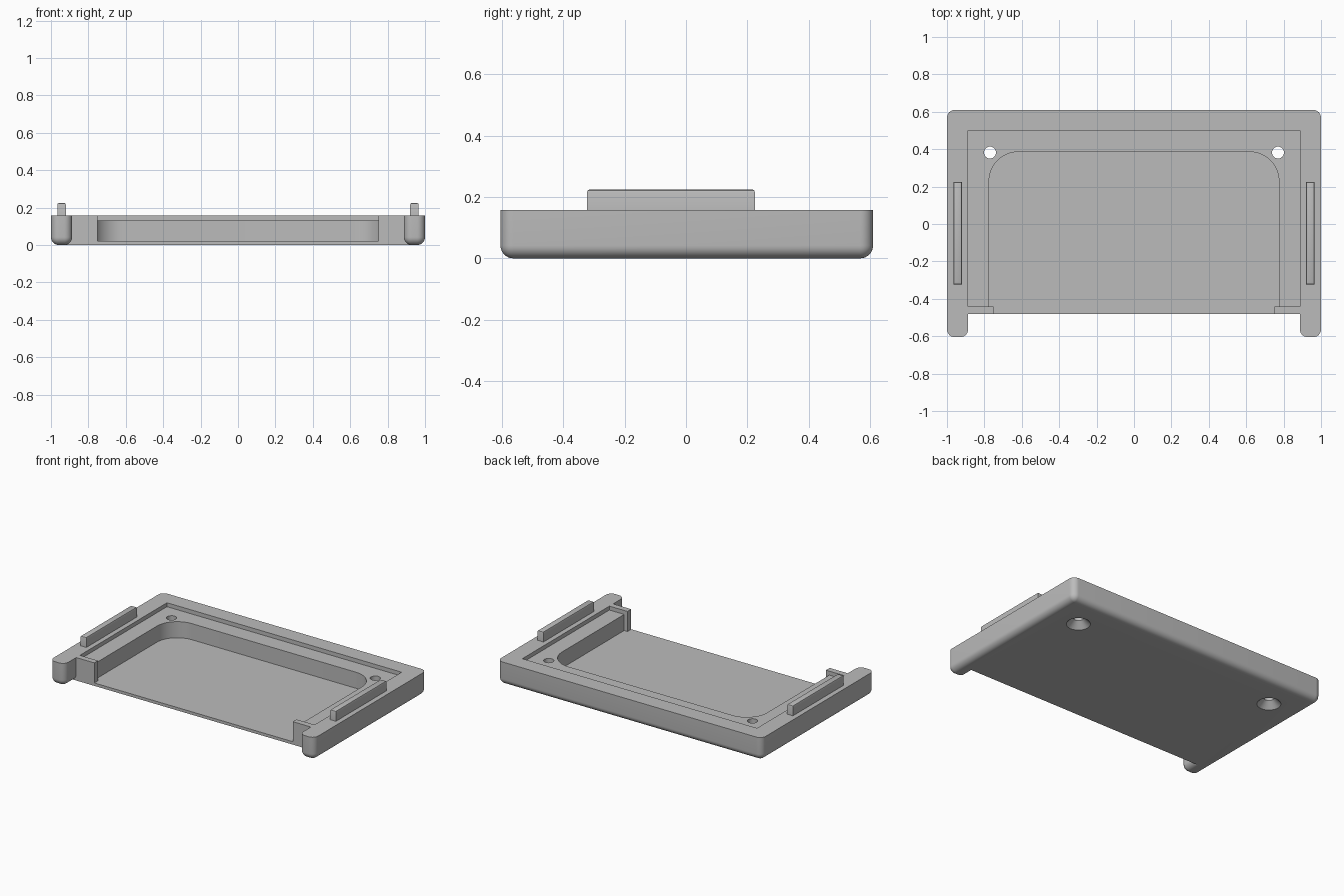
import bpy
from math import cos, sin, pi, radians

if "Cube" in bpy.data.objects:
    bpy.data.objects.remove(bpy.data.objects["Cube"], do_unlink=True)

grey = bpy.data.materials.new("plain grey")
grey.use_nodes = True
grey.diffuse_color = (0.5, 0.5, 0.5, 1)
grey.node_tree.nodes["Principled BSDF"].inputs["Base Color"].default_value = (0.5, 0.5, 0.5, 1)

TOP = 0.157


def loft(name, rings):
    """Closed solid skinned through (outline, height) rings, bottom to top."""
    n = len(rings[0][0])
    verts = [(x, y, z) for outline, z in rings for x, y in outline]
    faces = [tuple(reversed(range(n))), tuple(range(len(verts) - n, len(verts)))]
    for k in range(len(rings) - 1):
        for i in range(n):
            j = (i + 1) % n
            faces.append((k * n + i, k * n + j, (k + 1) * n + j, (k + 1) * n + i))
    mesh = bpy.data.meshes.new(name)
    mesh.from_pydata(verts, [], faces)
    mesh.materials.append(grey)
    obj = bpy.data.objects.new(name, mesh)
    bpy.context.collection.objects.link(obj)
    return obj


def arc(cx, cy, r, start, steps=8):
    """Quarter turn, counter-clockwise."""
    return [(cx + r * cos(start + pi / 2 * i / steps), cy + r * sin(start + pi / 2 * i / steps))
            for i in range(steps + 1)]


def mirrored(half):
    """Complete a right-hand outline with its mirror image."""
    return half + [(-x, y) for x, y in reversed(half)]


def rect(x0, x1, y0, y1):
    return [(x0, y0), (x1, y0), (x1, y1), (x0, y1)]


def smooth(obj):
    bpy.ops.object.select_all(action='DESELECT')
    obj.select_set(True)
    bpy.context.view_layer.objects.active = obj
    bpy.ops.object.shade_smooth_by_angle(angle=radians(30))


def tray_outline(d, r):
    """Outline with two front arms, inset by d except along the straight front edge."""
    x, inner, back, front = 1 - d, 0.887 + d, 0.61 - d, -0.605 + d
    half = [(inner, -0.48)]
    half += arc(inner + r, front + r, r, pi)
    half += arc(x - r, front + r, r, -pi / 2)
    half += arc(x - r, back - r, r, 0)
    return mirrored(half)


# Tray body with rounded lower edges
R = 0.042
rings = []
for i in range(9):
    a = pi / 2 * i / 8
    d = R * (1 - sin(a))
    rings.append((tray_outline(d, max(R - d, 0.001)), R * (1 - cos(a))))
rings.append((tray_outline(0, R), TOP))
tray = loft("tray_body", rings)

# Cutters: shallow ledge, deep pocket open to the front, countersunk holes
ledge = rect(-0.887, 0.887, -0.44, 0.5)
pocket = mirrored([(0.75, -0.6), (0.75, -0.44), (0.775, -0.44)] + arc(0.62, 0.23, 0.155, 0, 12))
cutters = [loft("ledge_cutter", [(ledge, 0.13), (ledge, 0.3)]),
           loft("pocket_cutter", [(pocket, 0.02), (pocket, 0.3)])]
for side in (-1, 1):
    hole = [([(side * 0.77 + r * cos(pi * i / 16), 0.382 + r * sin(pi * i / 16)) for i in range(32)], z)
            for r, z in ((0.079, -0.004), (0.032, 0.043), (0.032, 0.3))]
    cutters.append(loft("hole_cutter", hole))

bpy.context.view_layer.objects.active = tray
for cutter in cutters:
    cutter.hide_render = True
    mod = tray.modifiers.new("cut", 'BOOLEAN')
    mod.operation = 'DIFFERENCE'
    mod.solver = 'EXACT'
    mod.object = cutter
    bpy.ops.object.modifier_apply(modifier=mod.name)
    bpy.data.objects.remove(cutter, do_unlink=True)
smooth(tray)

# Raised ridges along both sides, with softened top edges
for side, label in ((1, "left"), (-1, "right")):
    x0, x1 = sorted((side * 0.92, side * 0.966))
    steps = [(0, TOP - 0.01), (0, 0.215), (0.003, 0.222), (0.01, 0.225)]
    ridge = loft(label + "_ridge", [(rect(x0 + d, x1 - d, -0.323 + d, 0.225 - d), z) for d, z in steps])
    smooth(ridge)
